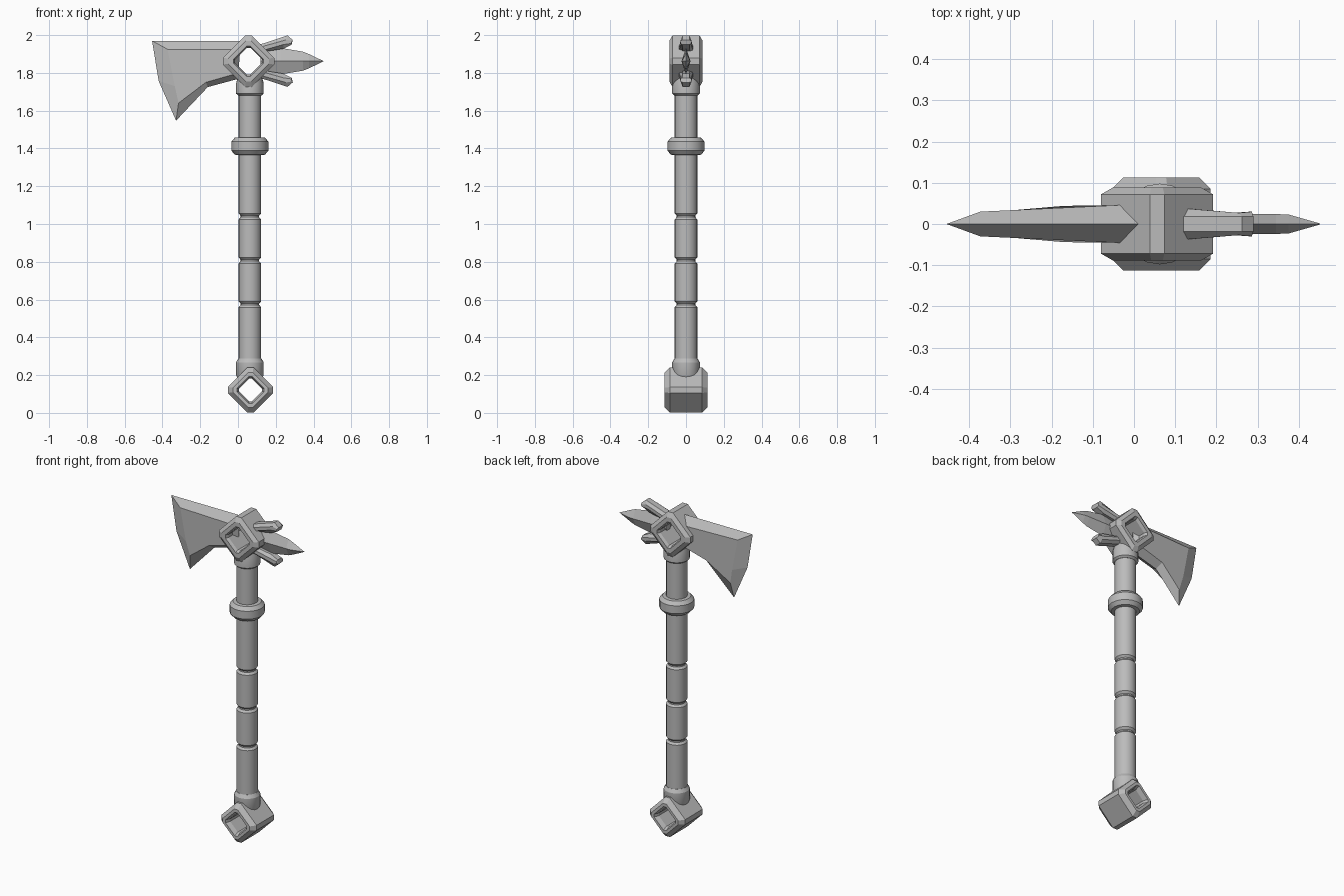
import bpy, bmesh, math
from math import cos, sin, pi

if "Cube" in bpy.data.objects:
    bpy.data.objects.remove(bpy.data.objects["Cube"], do_unlink=True)

grey = bpy.data.materials.new("plain_grey")
grey.use_nodes = True
grey.diffuse_color = (0.5, 0.5, 0.5, 1)
grey.node_tree.nodes["Principled BSDF"].inputs["Base Color"].default_value = (0.5, 0.5, 0.5, 1)

AXIS = 0.063      # x of the shaft
HEAD_Z = 1.862    # height of the head centre


def build(name, loops, smooth=False, cap=True, closed=False):
    """Skin a series of equal-length vertex loops into one object."""
    bm = bmesh.new()
    rings = [[bm.verts.new(p) for p in loop] for loop in loops]
    pairs = list(zip(rings, rings[1:]))
    if closed:
        pairs.append((rings[-1], rings[0]))
    for a, b in pairs:
        for i in range(len(a)):
            j = (i + 1) % len(a)
            bm.faces.new((a[i], a[j], b[j], b[i]))
    if cap and not closed:
        bm.faces.new(rings[0])
        bm.faces.new(rings[-1])
    bmesh.ops.remove_doubles(bm, verts=bm.verts, dist=0.0001)
    bmesh.ops.recalc_face_normals(bm, faces=bm.faces)
    mesh = bpy.data.meshes.new(name)
    bm.to_mesh(mesh)
    bm.free()
    mesh.materials.append(grey)
    obj = bpy.data.objects.new(name, mesh)
    bpy.context.collection.objects.link(obj)
    if smooth:
        bpy.ops.object.select_all(action='DESELECT')
        obj.select_set(True)
        bpy.context.view_layer.objects.active = obj
        bpy.ops.object.shade_smooth_by_angle(angle=math.radians(30))
    return obj


def turned(name, profile, sides=20):
    """Round part about the shaft axis from (radius, z) pairs."""
    build(name, [[(AXIS + r * cos(2 * pi * i / sides), r * sin(2 * pi * i / sides), z)
                  for i in range(sides)] for r, z in profile], smooth=True)


def socket(name, x, z, profile, cut):
    """Hollow diamond block with clipped corners, from (half diagonal, y) pairs."""
    def diamond(h, y):
        c = cut * h
        pts = [(h, -c), (h, c), (c, h), (-c, h), (-h, c), (-h, -c), (-c, -h), (c, -h)]
        return [(x + px, y, z + pz) for px, pz in pts]
    loops = profile + [(h, -y) for h, y in reversed(profile)]
    build(name, [diamond(h, y) for h, y in loops], closed=True)


def plate(name, rim, inner, rim_y=0.0):
    """Symmetric plate: rim (x, z) points and raised inner (x, z, y) points."""
    loops = [[(x, -y, z) for x, z, y in inner], [(x, -rim_y, z) for x, z in rim],
             [(x, rim_y, z) for x, z in rim], [(x, y, z) for x, z, y in inner]]
    build(name, loops)


# Shaft with three grip grooves
R = 0.06
shaft = [(R, 0.24)]
for g in (0.575, 0.807, 1.04):
    shaft += [(R, g - 0.016), (R - 0.011, g - 0.004), (R - 0.011, g + 0.004), (R, g + 0.016)]
turned("shaft", shaft + [(R, 1.72)])

# Collars and guard ring
turned("lower_collar", [(0.066, 0.185), (0.073, 0.2), (0.073, 0.268), (0.061, 0.288)])
turned("upper_collar", [(0.061, 1.68), (0.073, 1.69), (0.073, 1.745), (0.062, 1.785)])
turned("guard_ring", [(0.06, 1.365), (0.08, 1.367), (0.098, 1.388), (0.098, 1.436),
                      (0.08, 1.457), (0.06, 1.459)])

# Hollow pommel and head
socket("pommel", 0.066, 0.121, [(0.06, 0.085), (0.072, 0.113), (0.092, 0.113), (0.12, 0.085)], 0.13)
socket("head_block", 0.056, HEAD_Z, [(0.071, 0.07), (0.08, 0.088), (0.108, 0.088), (0.136, 0.072)], 0.13)

# Axe blade
plate("blade",
      [(-0.455, 1.97), (-0.42, 1.757), (-0.328, 1.547), (-0.16, 1.725), (0.0, 1.768), (0.015, 1.97)],
      [(-0.373, 1.925, 0.03), (-0.335, 1.73, 0.03), (-0.315, 1.64, 0.018),
       (-0.17, 1.75, 0.044), (-0.03, 1.79, 0.046), (-0.03, 1.925, 0.046)])

# Rear spike with a diamond cross-section
build("rear_spike", [[(x, -y, HEAD_Z), (x, 0, HEAD_Z + h), (x, y, HEAD_Z), (x, 0, HEAD_Z - h)]
                     for x, h, y in [(0.12, 0.045, 0.024), (0.225, 0.07, 0.024),
                                     (0.345, 0.05, 0.024), (0.375, 0.038, 0.023),
                                     (0.452, 0.001, 0.001)]])

# Fins above and below the spike
for name, s in (("upper_fin", 1), ("lower_fin", -1)):
    rim = [(0.10, 0.083), (0.262, 0.136), (0.29, 0.112), (0.284, 0.088), (0.24, 0.066), (0.11, 0.045)]
    inner = [(0.12, 0.075, 0.038), (0.255, 0.113, 0.027), (0.286, 0.107, 0.03),
             (0.282, 0.094, 0.03), (0.24, 0.088, 0.027), (0.125, 0.055, 0.038)]
    plate(name, [(x, HEAD_Z + s * z) for x, z in rim],
          [(x, HEAD_Z + s * z, y) for x, z, y in inner], rim_y=0.018)
